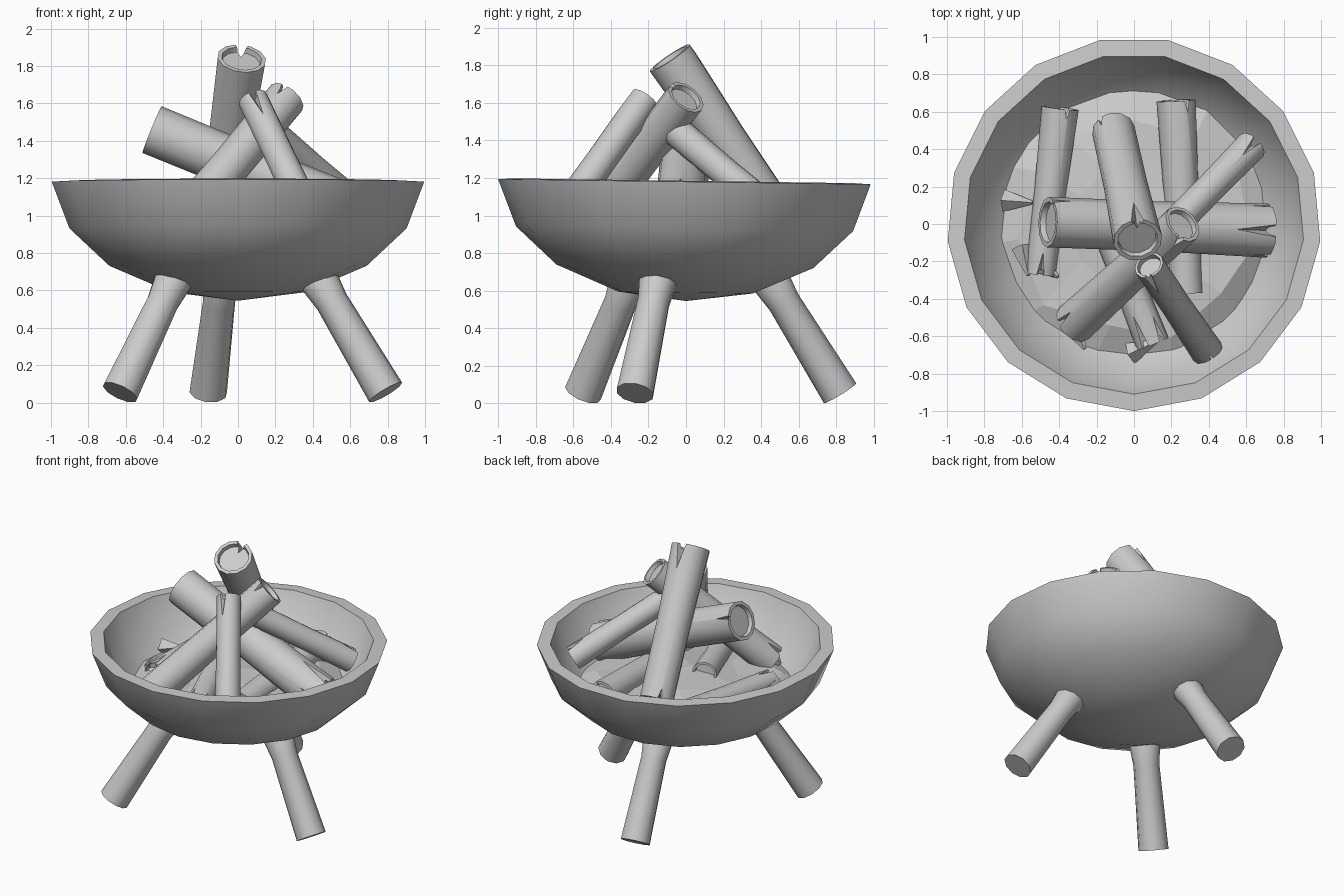
import bpy, bmesh, math, random
from mathutils import Vector

if "Cube" in bpy.data.objects:
    bpy.data.objects.remove(bpy.data.objects["Cube"])

random.seed(4)


def lathe(name, profile, sides, start=0.0, loop=False, smooth=40):
    """Revolve (radius, height) points about z."""
    bm = bmesh.new()
    rings = []
    for r, z in profile:
        rings.append([bm.verts.new((r * math.cos(start + math.tau * i / sides),
                                    r * math.sin(start + math.tau * i / sides), z))
                      for i in range(sides)])
    for a, b in zip(rings, rings[1:]):
        for i in range(sides):
            j = (i + 1) % sides
            bm.faces.new((a[i], a[j], b[j], b[i]))
    bmesh.ops.remove_doubles(bm, verts=bm.verts, dist=1e-5)
    bmesh.ops.recalc_face_normals(bm, faces=bm.faces)
    return finish(name, bm, smooth)


def finish(name, bm, smooth=None):
    me = bpy.data.meshes.new(name)
    bm.to_mesh(me)
    bm.free()
    ob = bpy.data.objects.new(name, me)
    bpy.context.collection.objects.link(ob)
    if smooth:
        shade(ob, smooth)
    return ob


def shade(ob, angle):
    bpy.ops.object.select_all(action='DESELECT')
    ob.select_set(True)
    bpy.context.view_layer.objects.active = ob
    bpy.ops.object.shade_smooth_by_angle(angle=math.radians(angle))


def aim(ob, foot, tip):
    """Place local z of an object along foot -> tip, local y facing up."""
    ob.rotation_mode = 'QUATERNION'
    ob.rotation_quaternion = (Vector(tip) - Vector(foot)).to_track_quat('Z', 'Y')
    ob.location = foot


def cut_notch(ob, angle, radius, end, depth, width):
    """Split a log end with a V-shaped crack; depth is signed along z."""
    bm = bmesh.new()
    a = math.radians(angle)
    d = Vector((math.cos(a), math.sin(a), 0))
    s = Vector((-d.y, d.x, 0))
    over = Vector((0, 0, 0.02 if depth > 0 else -0.02))
    tip = Vector((0, 0, end - depth))
    top = Vector((0, 0, end)) + over
    inner, outer = d * radius * 0.25, d * radius * 1.4
    vs = [bm.verts.new(p) for p in (
        inner + top, outer + top + s * width, outer + top - s * width, outer + tip)]
    bmesh.ops.convex_hull(bm, input=vs)
    bmesh.ops.recalc_face_normals(bm, faces=bm.faces)
    cutter = finish("crack_cutter", bm)
    cutter.hide_render = True
    mod = ob.modifiers.new("crack", 'BOOLEAN')
    mod.operation, mod.solver, mod.object = 'DIFFERENCE', 'EXACT', cutter
    dg = bpy.context.evaluated_depsgraph_get()
    me = bpy.data.meshes.new_from_object(ob.evaluated_get(dg))
    ob.modifiers.clear()
    ob.data = me
    bpy.data.objects.remove(cutter)


def log(name, foot, tip, r0, r1, notches):
    n = (Vector(tip) - Vector(foot)).length
    ob = lathe(name, [(0, 0.03), (r0 * .8, 0.03), (r0 * .84, 0), (r0, 0),
                      (r0 * .5 + r1 * .45, n * .5),
                      (r1, n), (r1 * .82, n), (r1 * .78, n - .03), (0, n - .03)], 12)
    for at_tip, angle, depth, width in notches:
        r, end = (r1, n) if at_tip else (r0, 0)
        cut_notch(ob, angle, r, end, depth if at_tip else -depth, width)
    shade(ob, 40)
    aim(ob, foot, tip)
    return ob


# Bowl: 17-sided thick shell with a slightly sloping rim
bowl = lathe("bowl", [(0, .545), (.36, .59), (.69, .73), (.905, .93), (1.0, 1.18),
                      (.91, 1.185), (.82, .97), (.62, .80), (.33, .68), (0, .64)],
             17, -math.pi / 2)
for v in bowl.data.vertices:
    v.co.z -= 0.014 * v.co.y

# Three splayed legs, flared where they meet the bowl
for i in range(3):
    a = math.radians(-19 + 120 * i)
    c, s = math.cos(a), math.sin(a)
    foot, top = (.835 * c, .835 * s, .055), (.43 * c, .43 * s, .70)
    n = (Vector(top) - Vector(foot)).length
    leg = lathe(f"leg_{i + 1}", [(0, 0), (.102, 0), (.088, n * .75), (.105, n * .93),
                                 (.09, n), (0, n)], 10)
    aim(leg, foot, top)

# Bed of ash: faceted, uneven mound
ash = lathe("ash_bed", [(0, .72), (.5, .76), (.74, .87), (.60, .93), (.35, .96), (0, .98)],
            11, math.pi / 2, smooth=None)
for v in ash.data.vertices:
    if v.co.z > .9:
        v.co += Vector((random.uniform(-.05, .05), random.uniform(-.05, .05),
                        random.uniform(-.03, .03)))

# Loose charred chips
for i, (x, y, turn) in enumerate([(-.58, -.2, .2), (-.47, -.24, 1.0), (.05, -.66, 2.0),
                                  (-.3, -.6, .5), (-.62, .12, 1.5)]):
    bm = bmesh.new()
    bmesh.ops.create_cone(bm, cap_ends=True, segments=4, radius1=.06, radius2=.01, depth=.16)
    chip = finish(f"chip_{i + 1}", bm)
    chip.location = (x, y, .93)
    chip.rotation_euler = (1.3, 0, turn)

# Stacked logs (upper ends are tips): at_tip, angle, crack depth, half width
log("log_tall", (-.11, .5, .97), (.02, -.085, 1.84), .115, .132,
    [(True, 80, .3, .06), (False, 120, .12, .03)])
log("log_left", (.71, -.035, .98), (-.46, .01, 1.46), .145, .135,
    [(True, 150, .17, .02), (False, 90, .38, .06), (False, 20, .2, .03), (False, 160, .2, .03)])
log("log_right", (-.32, -.53, .93), (.26, .0, 1.63), .115, .108,
    [(True, 120, .12, .04), (False, 60, .2, .04)])
log("log_front", (.39, -.68, .97), (.08, -.22, 1.62), .088, .082,
    [(True, 60, .26, .04), (False, 90, .1, .03)])
log("log_back_right", (.63, .42, 1.05), (.18, -.04, 1.44), .085, .082,
    [(True, 90, .1, .03), (False, 90, .22, .05)])

# Logs lying in the ash
log("ash_log_right", (.28, -.37, .93), (.225, .66, .97), .09, .105,
    [(True, 125, .12, .03)])
log("ash_log_left", (-.50, -.27, .92), (-.395, .62, .97), .08, .1,
    [(True, 115, .1, .03), (False, 90, .2, .04)])
log("ash_log_front", (.1, -.64, .94), (-.15, .0, .98), .09, .085,
    [(False, 60, .3, .04), (False, 130, .25, .04)])
